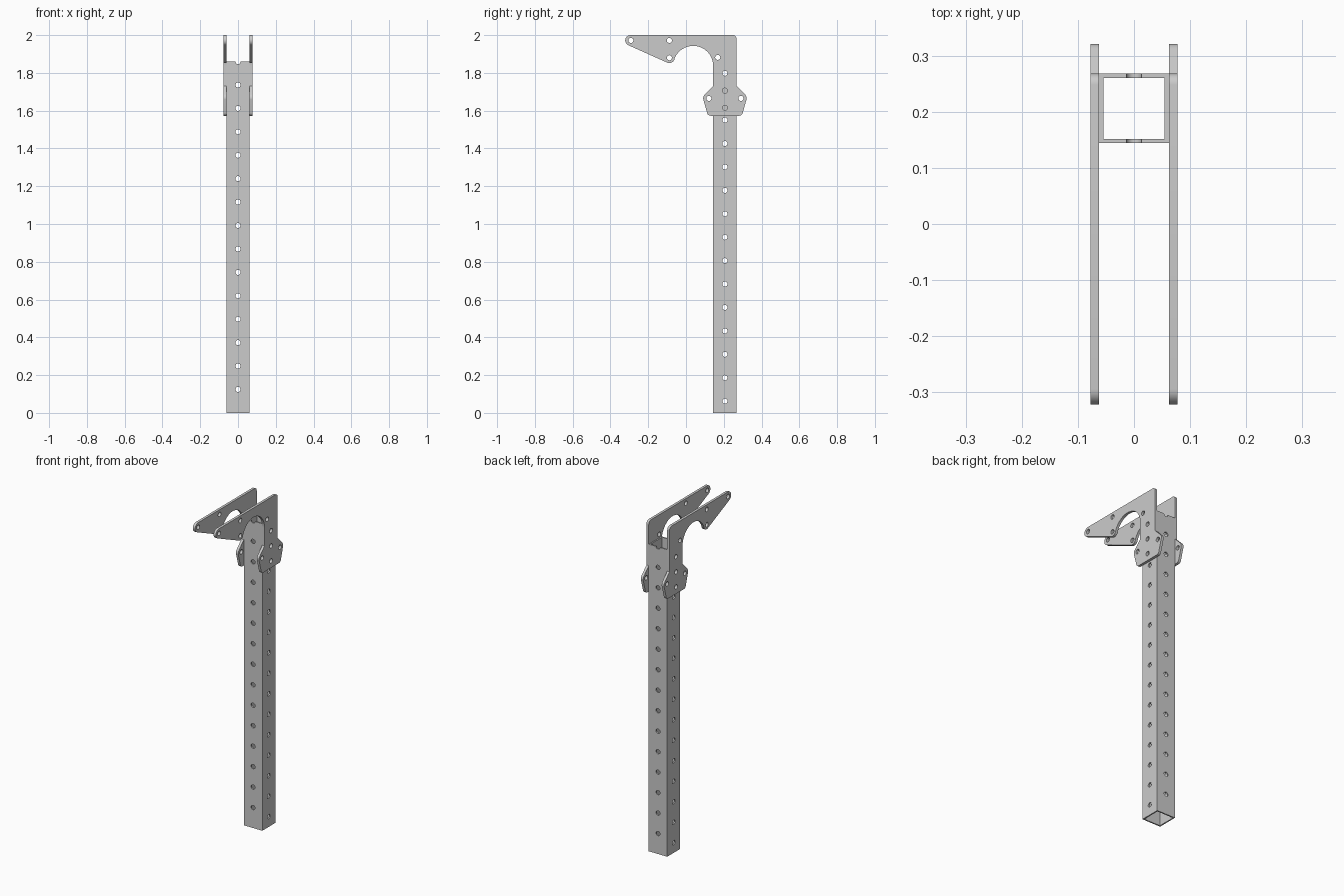
import bpy, bmesh, math
from mathutils import Matrix

if "Cube" in bpy.data.objects:
    bpy.data.objects.remove(bpy.data.objects["Cube"])

PITCH = 0.124          # hole spacing, also tube width
HALF = PITCH / 2
HOLE_R = 0.0135
TUBE_Y = 0.206         # centre line of the tube
TUBE_H = PITCH * 15
PLATE_T = 0.0155


def arc(cx, cy, r, a0, a1, n=10):
    return [(cx + r * math.cos(math.radians(a0 + (a1 - a0) * i / n)),
             cy + r * math.sin(math.radians(a0 + (a1 - a0) * i / n))) for i in range(n + 1)]


def circle(cx, cy, r, n=24):
    return arc(cx, cy, r, 0, 360, n)[:-1]


def extruded(name, loops, depth, matrix):
    """Filled outline with holes, extruded symmetrically and placed by matrix."""
    cu = bpy.data.curves.new(name + "_profile", 'CURVE')
    cu.dimensions = '2D'
    cu.fill_mode = 'BOTH'
    cu.extrude = depth / 2
    for pts in loops:
        sp = cu.splines.new('POLY')
        sp.points.add(len(pts) - 1)
        for p, (x, y) in zip(sp.points, pts):
            p.co = (x, y, 0, 1)
        sp.use_cyclic_u = True
    tmp = bpy.data.objects.new(name + "_tmp", cu)
    bpy.context.collection.objects.link(tmp)
    dg = bpy.context.evaluated_depsgraph_get()
    me = bpy.data.meshes.new_from_object(tmp.evaluated_get(dg))
    bpy.data.objects.remove(tmp)
    bm = bmesh.new()
    bm.from_mesh(me)
    bmesh.ops.remove_doubles(bm, verts=bm.verts, dist=1e-5)
    bmesh.ops.transform(bm, matrix=matrix, verts=bm.verts)
    bmesh.ops.recalc_face_normals(bm, faces=bm.faces)
    bm.to_mesh(me)
    bm.free()
    me.name = name
    ob = bpy.data.objects.new(name, me)
    bpy.context.collection.objects.link(ob)
    return ob


def activate(ob):
    bpy.ops.object.select_all(action='DESELECT')
    ob.select_set(True)
    bpy.context.view_layer.objects.active = ob


def square(h):
    return [(-h, -h), (h, -h), (h, h), (-h, h)]


# Square tube
tube = extruded("square_tube", [square(HALF), square(HALF - 0.0078)], TUBE_H,
                Matrix.Translation((0, TUBE_Y, TUBE_H / 2)))

# Drill holes through both pairs of walls, staggered by half a pitch
bm = bmesh.new()
for k in range(15):
    for axis, z in (('X', PITCH * (k + 1)), ('Y', PITCH * (k + 0.5))):
        m = Matrix.Translation((0, TUBE_Y, z)) @ Matrix.Rotation(math.pi / 2, 4, axis)
        bmesh.ops.create_cone(bm, cap_ends=True, segments=24, radius1=HOLE_R,
                              radius2=HOLE_R, depth=0.2, matrix=m)
cut_me = bpy.data.meshes.new("hole_cutter")
bm.to_mesh(cut_me)
bm.free()
cutter = bpy.data.objects.new("hole_cutter", cut_me)
cutter.hide_render = True
bpy.context.collection.objects.link(cutter)
mod = tube.modifiers.new("holes", 'BOOLEAN')
mod.object = cutter
mod.operation = 'DIFFERENCE'
mod.solver = 'EXACT'
activate(tube)
bpy.ops.object.modifier_apply(modifier=mod.name)
bpy.data.objects.remove(cutter)

# Hook-shaped side plate outline in (y, z)
left_wing = ([(TUBE_Y - HALF, 1.73)] + arc(0.121, 1.665, 0.03, 135, 190)
             + arc(0.131, 1.593, 0.02, 190, 270))
right_wing = [(2 * TUBE_Y - y, z) for y, z in reversed(left_wing)]
outline = (arc(0.248, 1.98, 0.02, 0, 90)              # top back corner
           + arc(-0.294, 1.972, 0.028, 90, 245.7)     # nose
           + arc(-0.088, 1.88, 0.028, 245.7, 341)     # lower tip
           + arc(0.038, 1.837, 0.106, 161, 0, 32)     # large cutout
           + left_wing + right_wing)
plate_holes = [(-0.292, 1.972), (-0.088, 1.972), (-0.088, 1.88), (0.168, 1.882),
               (TUBE_Y, 1.798), (TUBE_Y, 1.706), (TUBE_Y, 1.615),
               (0.121, 1.665), (0.291, 1.665)]
loops = [outline] + [circle(y, z, HOLE_R) for y, z in plate_holes]

# Local x, y, z map to world y, z, x
stand = Matrix(((0, 0, 1, 0), (1, 0, 0, 0), (0, 1, 0, 0), (0, 0, 0, 1)))
parts = [tube]
for name, side in (("right_hook_plate", 1), ("left_hook_plate", -1)):
    x = side * (HALF + PLATE_T / 2)
    parts.append(extruded(name, loops, PLATE_T, Matrix.Translation((x, 0, 0)) @ stand))

for ob in parts:
    activate(ob)
    bpy.ops.object.shade_smooth_by_angle(angle=math.radians(30))
